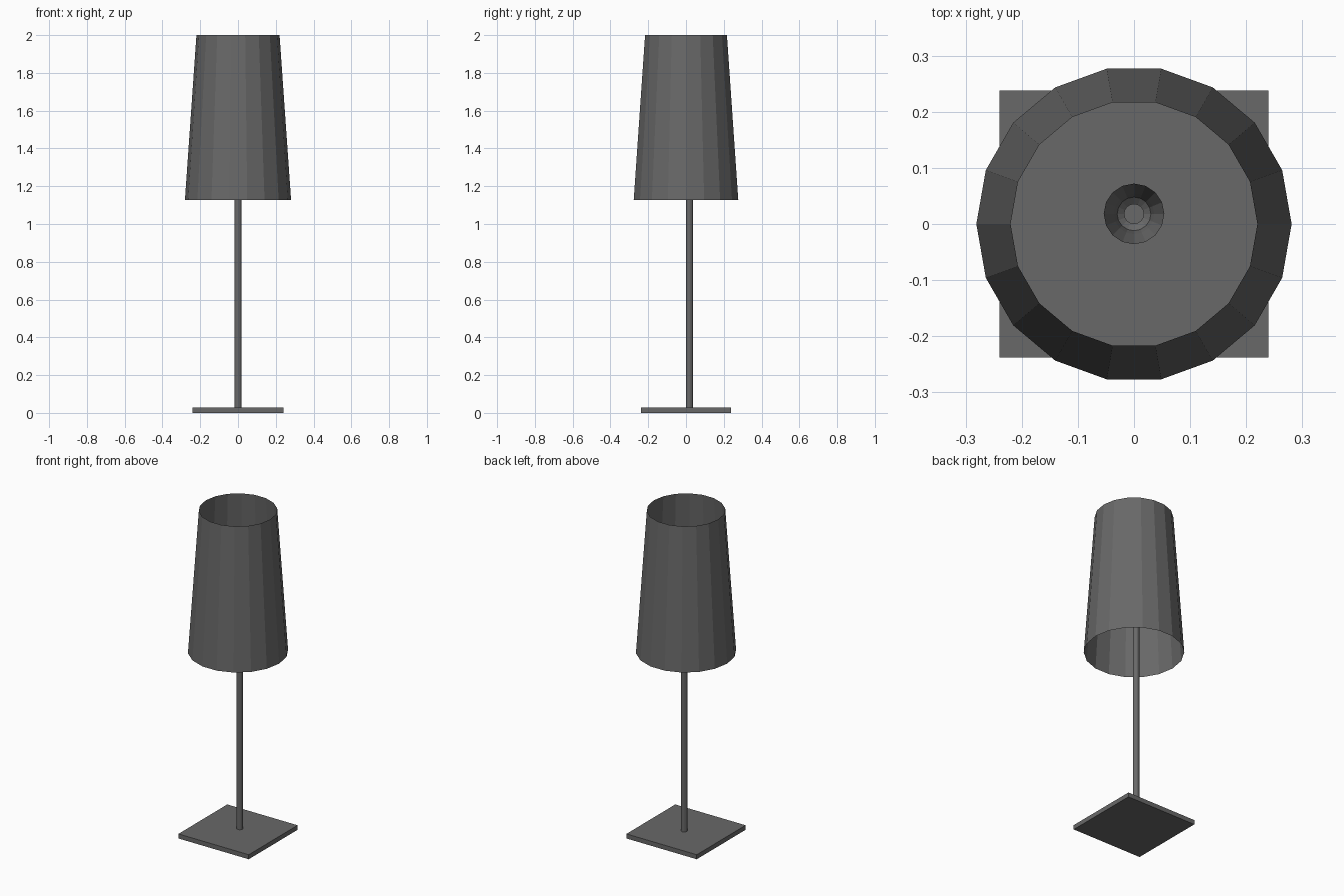
import bpy, bmesh, math

if "Cube" in bpy.data.objects:
    bpy.data.objects.remove(bpy.data.objects["Cube"])

POLE_Y = 0.018  # pole sits slightly behind the centre

# dark grey finish shared by all parts
dark = bpy.data.materials.new("dark_grey")
dark.diffuse_color = (0.14, 0.14, 0.14, 1)
dark.use_nodes = True
dark.node_tree.nodes["Principled BSDF"].inputs["Base Color"].default_value = dark.diffuse_color


def lathe(name, profile, sides, y=0.0, cap=False):
    """Revolve (radius, z) points around a vertical axis."""
    bm = bmesh.new()
    rings = []
    for r, z in profile:
        rings.append([bm.verts.new((r * math.cos(2 * math.pi * i / sides),
                                    y + r * math.sin(2 * math.pi * i / sides), z))
                      for i in range(sides)])
    for a, b in zip(rings, rings[1:]):
        for i in range(sides):
            j = (i + 1) % sides
            bm.faces.new((a[i], a[j], b[j], b[i]))
    if cap:
        bm.faces.new(rings[0][::-1])
        bm.faces.new(rings[-1])
    mesh = bpy.data.meshes.new(name)
    bm.to_mesh(mesh)
    bm.free()
    mesh.materials.append(dark)
    obj = bpy.data.objects.new(name, mesh)
    bpy.context.collection.objects.link(obj)
    return obj


# square base plate
bpy.ops.mesh.primitive_cube_add(size=1, location=(0, 0, 0.014))
base = bpy.context.object
base.name = "base_plate"
base.scale = (0.48, 0.476, 0.028)
base.data.materials.append(dark)

# thin pole running up into the shade
lathe("pole", [(0.018, 0.026), (0.018, 1.33)], 16, POLE_Y, cap=True)

# small open bulb socket cup hidden in the shade
lathe("socket_cup", [(0.018, 1.31), (0.03, 1.32), (0.036, 1.35), (0.054, 1.42)],
      16, POLE_Y)

# tapered faceted shade, open at both ends
lathe("lamp_shade", [(0.281, 1.127), (0.22, 2.0)], 18)
